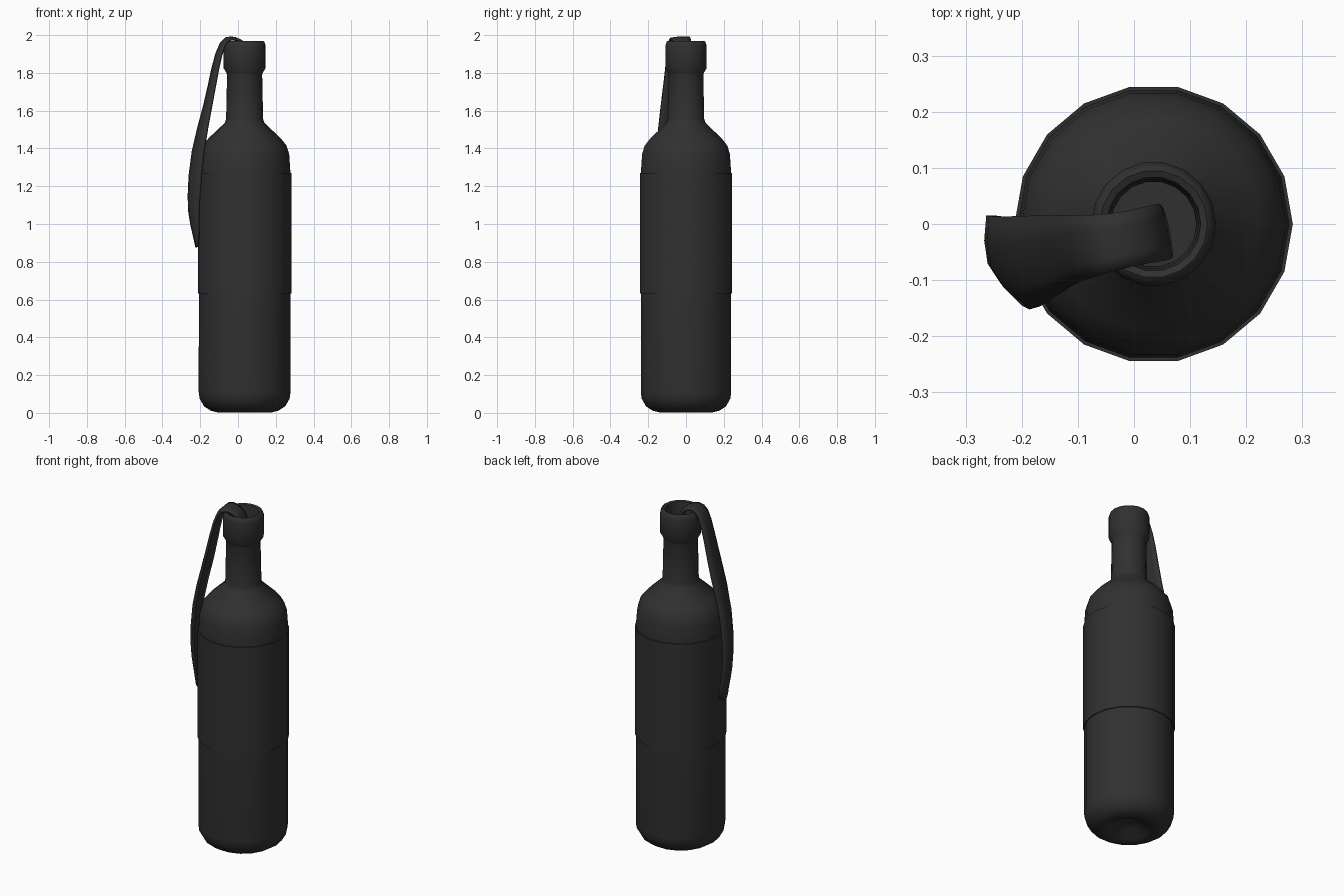
import bpy, bmesh, math

CX, SIDES = 0.035, 18

mat = bpy.data.materials.new("charcoal")
mat.diffuse_color = (0.03, 0.03, 0.03, 1)


def finish(name, bm, angle=45):
    bmesh.ops.recalc_face_normals(bm, faces=bm.faces)
    me = bpy.data.meshes.new(name)
    bm.to_mesh(me)
    bm.free()
    ob = bpy.data.objects.new(name, me)
    bpy.context.collection.objects.link(ob)
    me.materials.append(mat)
    bpy.ops.object.select_all(action='DESELECT')
    ob.select_set(True)
    bpy.context.view_layer.objects.active = ob
    bpy.ops.object.shade_smooth_by_angle(angle=math.radians(angle))
    return ob


def lathe(name, profile, closed=False):
    """Revolve (radius, z) points; radius 0 becomes a pole."""
    bm = bmesh.new()
    rings = []
    for r, z in profile:
        n = SIDES if r > 0 else 1
        rings.append([bm.verts.new((CX + r * math.cos(2 * math.pi * i / SIDES),
                                    r * math.sin(2 * math.pi * i / SIDES), z))
                      for i in range(n)])
    pairs = list(zip(rings, rings[1:]))
    if closed:
        pairs.append((rings[-1], rings[0]))
    for a, b in pairs:
        for i in range(SIDES):
            j = (i + 1) % SIDES
            quad = [a[i % len(a)], a[j % len(a)], b[j % len(b)], b[i % len(b)]]
            bm.faces.new(list(dict.fromkeys(quad)))
    return finish(name, bm)


# Bottle: punt, body, shoulder, neck, lip and inside of the neck
lathe("bottle", [
    (0, 0.06), (0.06, 0.05), (0.12, 0.01), (0.145, 0.003), (0.18, 0.012),
    (0.215, 0.035), (0.238, 0.075), (0.243, 0.11), (0.242, 1.28), (0.236, 1.37),
    (0.222, 1.415), (0.19, 1.455), (0.105, 1.535), (0.098, 1.555), (0.093, 1.79),
    (0.096, 1.80), (0.111, 1.825), (0.111, 1.945), (0.104, 1.965), (0.096, 1.97),
    (0.084, 1.965), (0.080, 1.94), (0.076, 1.80), (0.078, 1.56), (0, 1.56)])

# Paper label wrapped round the body
lathe("label", [(0.241, 0.632), (0.248, 0.632), (0.248, 1.27), (0.241, 1.27)], True)

# Rag: back edge, middle fold and front edge of each cross-section
sections = [
    ((0.045, 0.035, 1.84), (0.058, -0.015, 1.84), (0.065, -0.06, 1.84)),
    ((0.035, 0.035, 1.93), (0.05, -0.015, 1.935), (0.06, -0.065, 1.93)),
    ((0.0, 0.025, 1.972), (0.01, -0.025, 1.978), (0.02, -0.07, 1.972)),
    ((-0.04, 0.018, 1.99), (-0.035, -0.035, 1.993), (-0.03, -0.08, 1.985)),
    ((-0.09, 0.015, 1.98), (-0.095, -0.04, 1.975), (-0.075, -0.095, 1.965)),
    ((-0.135, 0.015, 1.83), (-0.138, -0.055, 1.83), (-0.105, -0.105, 1.83)),
    ((-0.17, 0.015, 1.63), (-0.175, -0.075, 1.63), (-0.14, -0.13, 1.63)),
    ((-0.245, 0.012, 1.39), (-0.253, -0.085, 1.39), (-0.185, -0.158, 1.40)),
    ((-0.262, 0.015, 1.12), (-0.273, -0.075, 1.12), (-0.207, -0.125, 1.12)),
    ((-0.245, 0.015, 1.0), (-0.255, -0.06, 1.0), (-0.21, -0.10, 1.0)),
    ((-0.215, 0.012, 0.90), (-0.222, -0.04, 0.87), (-0.21, -0.085, 0.88))]
bm = bmesh.new()
rows = [[bm.verts.new(p) for p in s] for s in sections]
for a, b in zip(rows, rows[1:]):
    for i in range(2):
        bm.faces.new((a[i], a[i + 1], b[i + 1], b[i]))
rag = finish("rag", bm, 60)
sub = rag.modifiers.new("soft", 'SUBSURF')
sub.levels = sub.render_levels = 1
sol = rag.modifiers.new("thickness", 'SOLIDIFY')
sol.thickness, sol.offset = 0.014, 0
